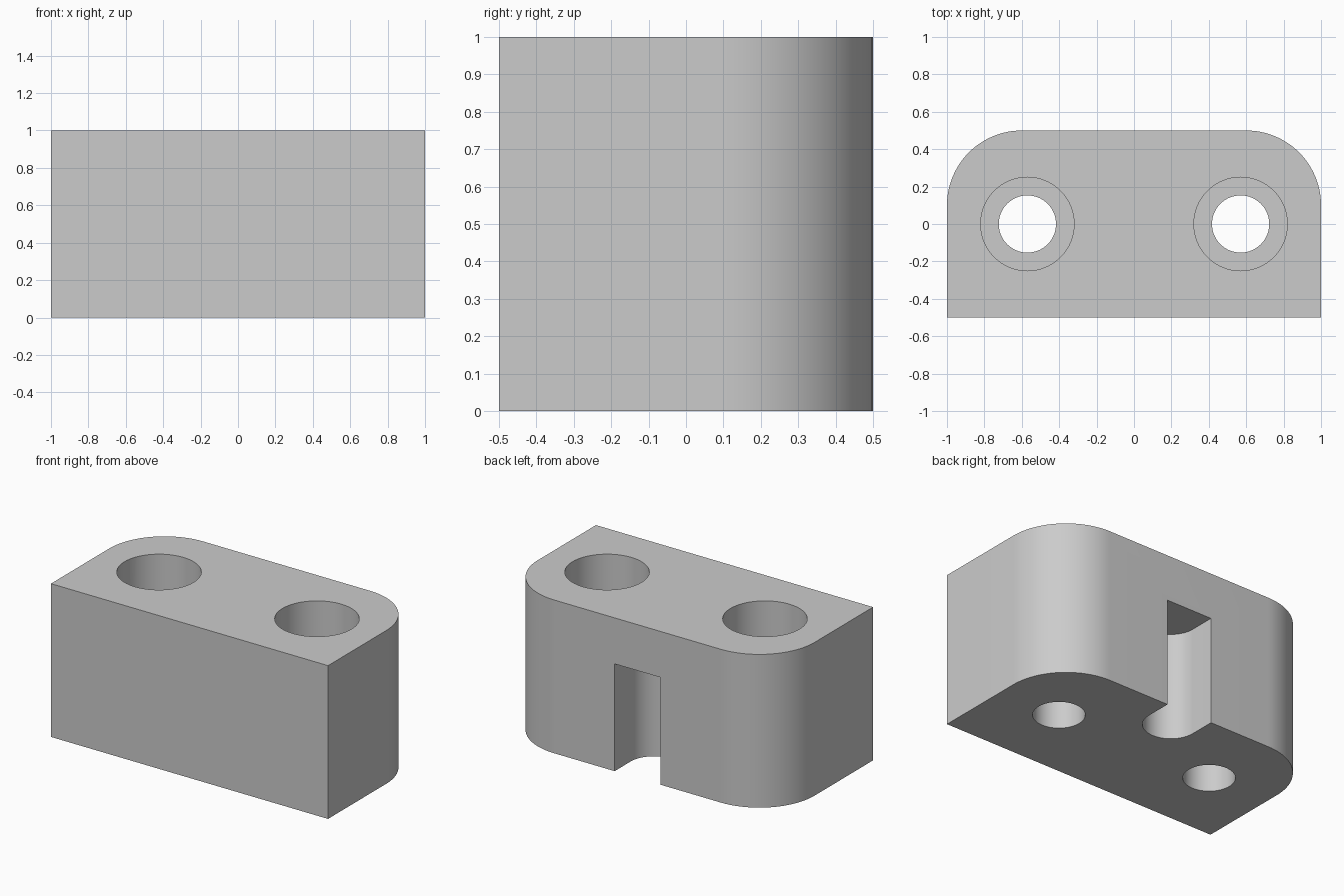
import bpy
import bmesh
from math import cos, sin, pi, radians

cube = bpy.data.objects.get("Cube")
if cube:
    bpy.data.objects.remove(cube, do_unlink=True)

grey = bpy.data.materials.new("plain grey")
grey.use_nodes = True
COLOUR = (0.6, 0.6, 0.6, 1)
grey.diffuse_color = COLOUR
grey.node_tree.nodes["Principled BSDF"].inputs["Base Color"].default_value = COLOUR


def arc(cx, cy, r, start, end, steps):
    angles = [start + (end - start) * i / steps for i in range(steps + 1)]
    return [(cx + r * cos(a), cy + r * sin(a)) for a in angles]


def prism(name, outline, z0, z1):
    """Extrude a counter-clockwise outline from z0 to z1."""
    bm = bmesh.new()
    base = bm.faces.new([bm.verts.new((x, y, z0)) for x, y in outline])
    top = bmesh.ops.extrude_face_region(bm, geom=[base])["geom"]
    bmesh.ops.translate(bm, vec=(0, 0, z1 - z0),
                        verts=[v for v in top if isinstance(v, bmesh.types.BMVert)])
    bmesh.ops.recalc_face_normals(bm, faces=bm.faces)
    mesh = bpy.data.meshes.new(name)
    bm.to_mesh(mesh)
    bm.free()
    mesh.materials.append(grey)
    obj = bpy.data.objects.new(name, mesh)
    bpy.context.collection.objects.link(obj)
    return obj


def circle(cx, cy, r, steps=64):
    return arc(cx, cy, r, 0, 2 * pi, steps)[:-1]


# Block with two rounded back corners
R = 0.4
outline = [(-1, -0.5), (1, -0.5)]
outline += arc(1 - R, 0.5 - R, R, 0, pi / 2, 24)
outline += arc(R - 1, 0.5 - R, R, pi / 2, pi, 24)
block = prism("mounting_block", outline, 0, 1)

# Stepped screw holes, left and right
cutters = []
for side, x in (("left", 0.57), ("right", -0.57)):
    cutters.append(prism(side + "_hole_cutter", circle(x, 0, 0.153), -0.1, 1.1))
    cutters.append(prism(side + "_counterbore_cutter", circle(x, 0, 0.25), 0.5, 1.1))

# Round-ended slot in the back, open at the bottom
W = 0.165
slot = [(W, 0.6), *arc(0, 0.333, W, 0, -pi, 32), (-W, 0.6)]
cutters.append(prism("slot_cutter", slot[::-1], -0.1, 0.7))

# Cut the block and apply
bpy.ops.object.select_all(action="DESELECT")
block.select_set(True)
bpy.context.view_layer.objects.active = block
for cutter in cutters:
    cutter.hide_render = True
    mod = block.modifiers.new(cutter.name, "BOOLEAN")
    mod.operation = "DIFFERENCE"
    mod.solver = "EXACT"
    mod.object = cutter
    bpy.ops.object.modifier_apply(modifier=mod.name)
for cutter in cutters:
    bpy.data.objects.remove(cutter, do_unlink=True)

bpy.ops.object.shade_smooth_by_angle(angle=radians(30))
